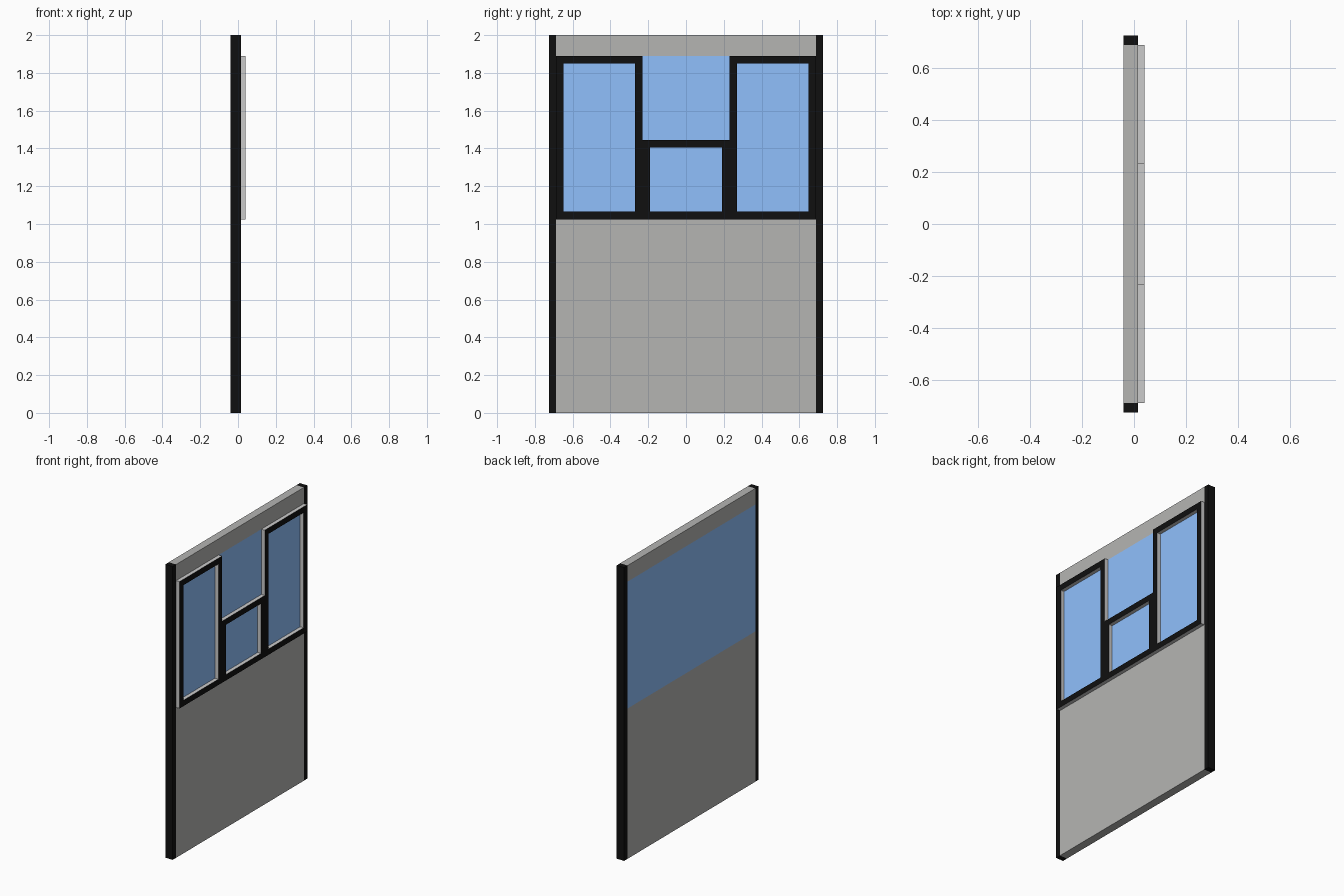
import bpy, bmesh

if "Cube" in bpy.data.objects:
    bpy.data.objects.remove(bpy.data.objects["Cube"])

X_BACK, X_FACE, X_TRIM = -0.041, 0.015, 0.041   # wall back, wall face, frame face
Y_IN, Y_OUT = 0.688, 0.725                      # panel edge, post edge
Z_SILL, Z_HEAD, Z_TOP = 1.025, 1.89, 2.0
BORDER = 0.04


def material(name, rgb):
    m = bpy.data.materials.new(name)
    m.diffuse_color = (*rgb, 1)
    m.use_nodes = True
    m.node_tree.nodes["Principled BSDF"].inputs["Base Color"].default_value = m.diffuse_color
    return m


black = material("black", (0.005, 0.005, 0.005))
panel_grey = material("panel_grey", (0.46, 0.46, 0.45))
blue = material("glass_blue", (0.28, 0.53, 0.98))
trim_grey = material("trim_grey", (0.8, 0.8, 0.8))


def finish(name, bm, mats):
    bmesh.ops.recalc_face_normals(bm, faces=bm.faces[:])
    mesh = bpy.data.meshes.new(name)
    bm.to_mesh(mesh)
    bm.free()
    for m in mats:
        mesh.materials.append(m)
    ob = bpy.data.objects.new(name, mesh)
    bpy.context.collection.objects.link(ob)
    return ob


def box(name, y0, y1, z0, z1, mat):
    bm = bmesh.new()
    bmesh.ops.create_cube(bm, size=1)
    for v in bm.verts:
        v.co = (X_FACE if v.co.x > 0 else X_BACK,
                y1 if v.co.y > 0 else y0,
                z1 if v.co.z > 0 else z0)
    return finish(name, bm, [mat])


def frame(name, y0, y1, z0, z1):
    """Raised rectangular surround: black face, grey edges."""
    def ring(x, b):
        return [bm.verts.new((x, y, z)) for y, z in
                ((y0 + b, z0 + b), (y1 - b, z0 + b), (y1 - b, z1 - b), (y0 + b, z1 - b))]
    bm = bmesh.new()
    loops = [ring(X_FACE, 0), ring(X_TRIM, 0), ring(X_TRIM, BORDER), ring(X_FACE, BORDER)]
    for k in range(4):
        a, b = loops[k], loops[(k + 1) % 4]
        for i in range(4):
            j = (i + 1) % 4
            f = bm.faces.new((a[i], a[j], b[j], b[i]))
            f.material_index = 1 if k == 1 else 0
    return finish(name, bm, [trim_grey, black])


# wall: lower panel, glazing, top panel
box("lower_panel", -Y_IN, Y_IN, 0, Z_SILL, panel_grey)
box("glass", -Y_IN, Y_IN, Z_SILL, Z_HEAD, blue)
box("top_panel", -Y_IN, Y_IN, Z_HEAD, Z_TOP, panel_grey)

# side posts and tall window frames, mirrored
for side, s in (("left", -1), ("right", 1)):
    box(side + "_post", *sorted((s * Y_IN, s * Y_OUT)), 0, Z_TOP, black)
    frame(side + "_window_frame", *sorted((s * 0.23, s * Y_IN)), Z_SILL, Z_HEAD)

# short centre window frame
frame("centre_window_frame", -0.23, 0.23, Z_SILL, 1.445)
